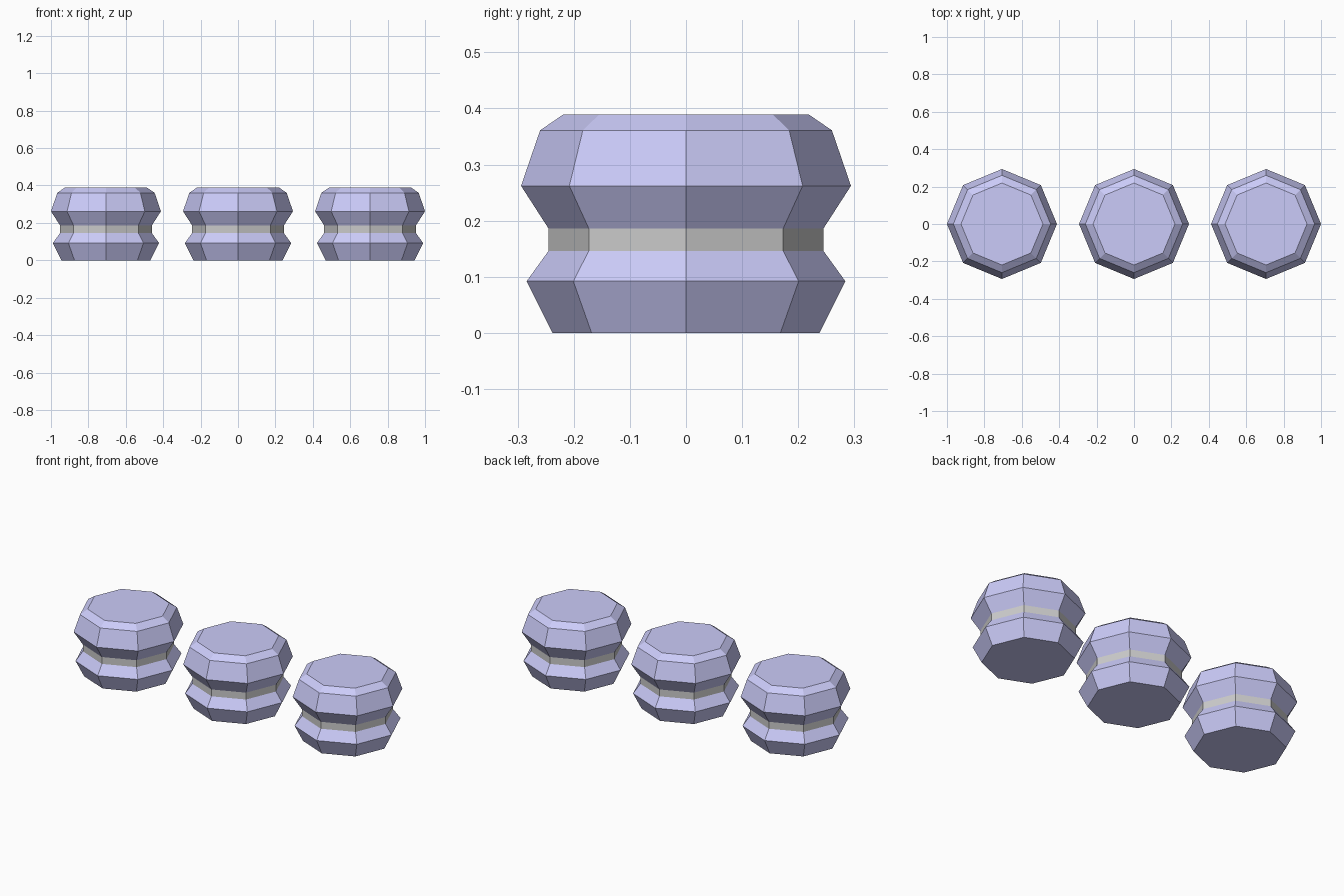
import bpy, bmesh
from math import cos, sin, pi

if "Cube" in bpy.data.objects:
    bpy.data.objects.remove(bpy.data.objects["Cube"])

SIDES = 8
SPACING = 0.706

shell_mat = bpy.data.materials.new("shell_lilac")
shell_mat.diffuse_color = (0.6, 0.6, 0.95, 1)
shell_mat.use_nodes = True
shell_mat.node_tree.nodes["Principled BSDF"].inputs["Base Color"].default_value = shell_mat.diffuse_color


def lathe(name, x, profile, mat=None, cap_bottom=False, cap_top=False):
    """Flat-sided turned part from (radius, z) points, bottom to top."""
    bm = bmesh.new()
    rings = [[bm.verts.new((r * cos(2 * pi * i / SIDES), r * sin(2 * pi * i / SIDES), z))
              for i in range(SIDES)] for r, z in profile]
    for low, high in zip(rings, rings[1:]):
        for i in range(SIDES):
            j = (i + 1) % SIDES
            bm.faces.new((low[i], low[j], high[j], high[i]))
    if cap_bottom:
        bm.faces.new(rings[0][::-1])
    if cap_top:
        bm.faces.new(rings[-1])
    mesh = bpy.data.meshes.new(name)
    bm.to_mesh(mesh)
    bm.free()
    if mat:
        mesh.materials.append(mat)
    obj = bpy.data.objects.new(name, mesh)
    obj.location.x = x
    bpy.context.collection.objects.link(obj)


# Three identical sandwich biscuits in a row
for n, label in enumerate(("left", "middle", "right")):
    x = (n - 1) * SPACING
    # Lower shell
    lathe(f"{label}_lower_shell", x, [(0.238, 0), (0.284, 0.092), (0.245, 0.146)],
          shell_mat, cap_bottom=True)
    # Cream filling band
    lathe(f"{label}_filling", x, [(0.245, 0.146), (0.245, 0.186)])
    # Upper shell with bevelled top
    lathe(f"{label}_upper_shell", x,
          [(0.245, 0.186), (0.294, 0.262), (0.260, 0.361), (0.219, 0.389)],
          shell_mat, cap_top=True)
